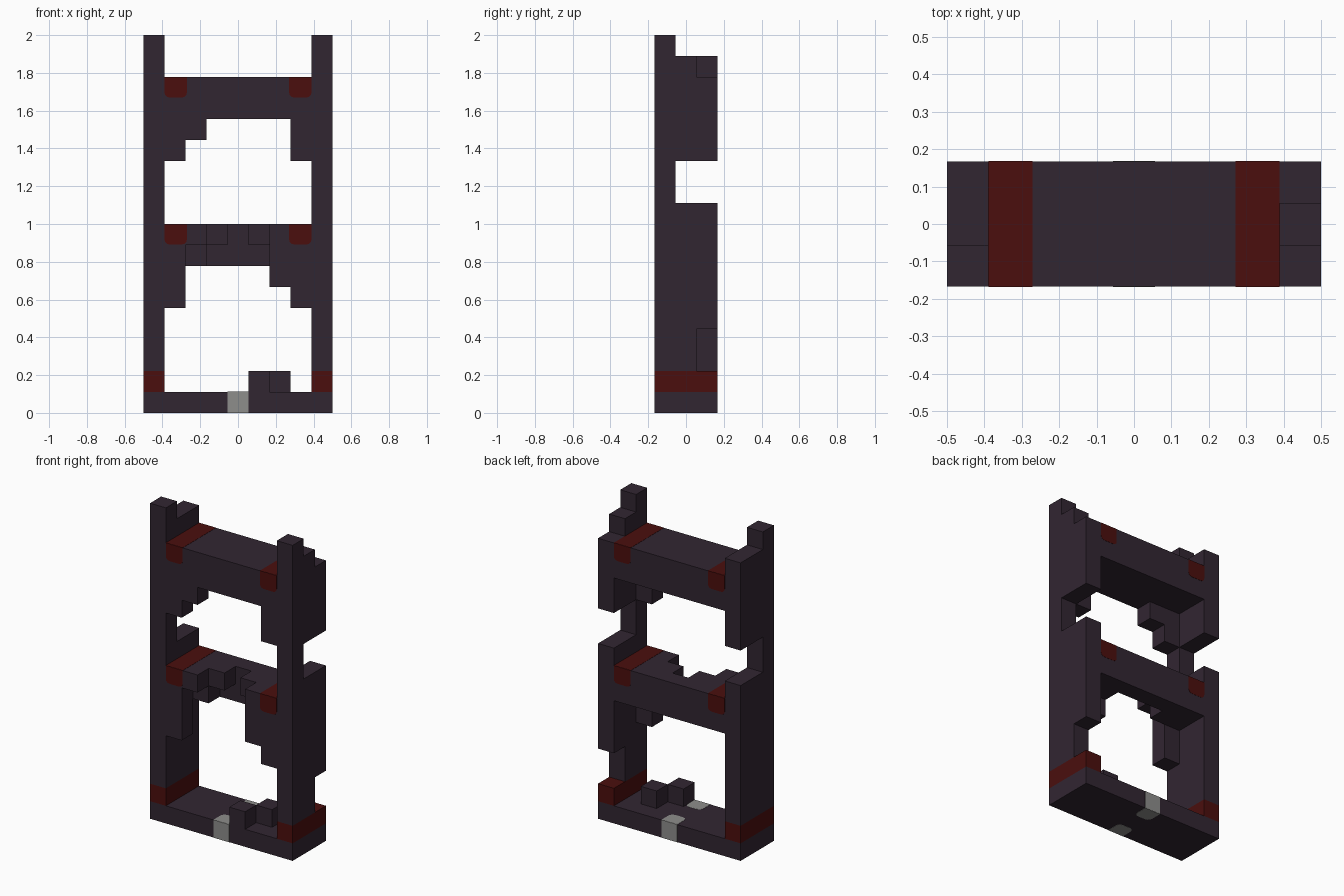
import bpy, bmesh, math
from mathutils import Vector

cube = bpy.data.objects.get("Cube")
if cube:
    bpy.data.objects.remove(cube, do_unlink=True)

U = 1 / 9    # one block
T = 0.0012   # half thickness of painted plates


def material(name, rgb):
    m = bpy.data.materials.new(name)
    m.use_nodes = True
    m.diffuse_color = (*rgb, 1)
    m.node_tree.nodes["Principled BSDF"].inputs["Base Color"].default_value = (*rgb, 1)
    return m


STONE = material("dark purple stone", (0.031, 0.019, 0.031))
RED = material("deep red", (0.070, 0.0045, 0.004))
SILVER = material("silver grey", (0.27, 0.27, 0.26))


def finish(name, bm, mat):
    bmesh.ops.recalc_face_normals(bm, faces=bm.faces)
    mesh = bpy.data.meshes.new(name)
    bm.to_mesh(mesh)
    bm.free()
    mesh.materials.append(mat)
    obj = bpy.data.objects.new(name, mesh)
    bpy.context.collection.objects.link(obj)


def blocks(name, mat, *spans):
    """Boxes given as (x0, x1, y0, y1, z0, z1) in blocks from the front right foot."""
    bm = bmesh.new()
    for x0, x1, y0, y1, z0, z1 in spans:
        verts = bmesh.ops.create_cube(bm, size=1)["verts"]
        for v in verts:
            v.co = ((x1 if v.co.x > 0 else x0) * U - 0.5,
                    (y1 if v.co.y > 0 else y0) * U - 1.5 * U,
                    (z1 if v.co.z > 0 else z0) * U)
    finish(name, bm, mat)


def plate(name, mat, edge, inward, width, depth, radius):
    """Thin plate hanging from an edge midpoint, with its two far corners rounded."""
    across, inward = Vector((1, 0, 0)), Vector(inward)
    normal = across.cross(inward)
    outline = [(-width / 2, 0)]
    for side in (-1, 1):
        for step in range(4):
            a = math.radians(30 * (step if side < 0 else 3 - step))
            outline.append((side * (width / 2 - radius + radius * math.cos(a)),
                            depth - radius + radius * math.sin(a)))
    outline.append((width / 2, 0))
    bm = bmesh.new()
    base = Vector(edge) - normal * T
    face = bm.faces.new([bm.verts.new(base + across * a + inward * b) for a, b in outline])
    new = bmesh.ops.extrude_face_region(bm, geom=[face])["geom"]
    bmesh.ops.translate(bm, vec=normal * 2 * T,
                        verts=[g for g in new if isinstance(g, bmesh.types.BMVert)])
    finish(name, bm, mat)


# Base slab, red feet and loose rubble
blocks("base_slab", STONE, (0, 9, 0, 3, 0, 1))
blocks("rubble", STONE, (5, 6, 0, 1, 1, 2), (6, 7, 1, 2, 1, 2))

# Side columns: full post in front, broken wall behind
for side, x, wall_bottom, wall_top in (("right", 0, 2, 17), ("left", 8, 4, 16)):
    blocks(side + "_foot", RED, (x, x + 1, 0, 3, 1, 2))
    blocks(side + "_post", STONE, (x, x + 1, 0, 1, 2, 18))
    blocks(side + "_lower_wall", STONE,
           (x, x + 1, 1, 2, 2, 10), (x, x + 1, 2, 3, wall_bottom, 10))
    blocks(side + "_upper_wall", STONE,
           (x, x + 1, 1, 2, 12, 17), (x, x + 1, 2, 3, 12, wall_top))

# Upper beam, and middle beam with a chipped front
blocks("upper_beam", STONE, (1, 8, 0, 3, 14, 16))
for name, z, chips in (("middle_beam_bottom", 7, (0, 1, 2, 2, 2, 0, 0)),
                       ("middle_beam_top", 8, (0, 0, 1, 2, 1, 0, 0))):
    blocks(name, STONE, *[(i + 1, i + 2, c, 3, z, z + 1) for i, c in enumerate(chips)])

# Stepped brackets under the beams
blocks("upper_brackets", STONE, (1, 2, 0, 1, 12, 14), (2, 3, 0, 1, 13, 14),
       (7, 8, 0, 1, 12, 14))
blocks("lower_brackets", STONE, (1, 2, 0, 1, 5, 7), (7, 8, 0, 1, 5, 7),
       (6, 7, 0, 1, 6, 7))

# Red straps over both beam ends
BACK = 1.5 * U
STRAP = 0.118
for level, top in (("middle", 9 * U), ("upper", 16 * U)):
    for side, sx in (("right", -1), ("left", 1)):
        x = sx * (3.5 * U - STRAP / 2)
        name = level + "_" + side + "_strap"
        plate(name + "_top", RED, (x, -BACK, top), (0, 1, 0), STRAP, 2 * BACK, 0)
        for end, y in (("front", -BACK), ("back", BACK)):
            plate(name + "_" + end, RED, (x, y, top), (0, 0, -1), STRAP, 0.108, 0.025)

# Silver clasps wrapped round the base edges
for end, sy in (("front", -1), ("back", 1)):
    y = sy * BACK
    plate(end + "_clasp_face", SILVER, (0, y, U), (0, 0, -1), U, U, 0)
    for level, z in (("top", U), ("bottom", 0)):
        plate(end + "_clasp_" + level, SILVER, (0, y, z), (0, -sy, 0), U, 0.1, 0.03)
